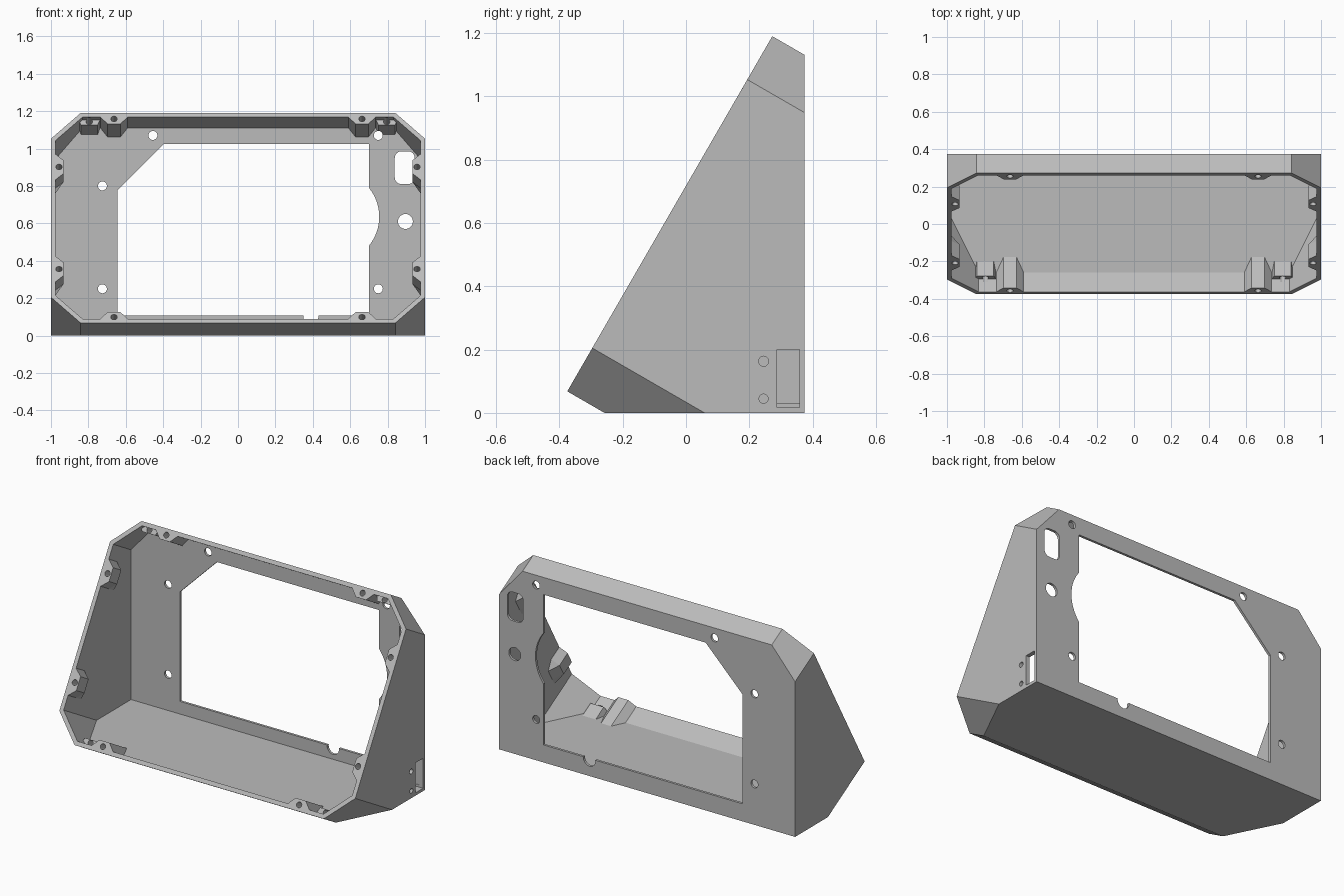
import bpy, bmesh, math
from mathutils import Vector

if "Cube" in bpy.data.objects:
    bpy.data.objects.remove(bpy.data.objects["Cube"], do_unlink=True)

grey = bpy.data.materials.new("matte grey")
grey.use_nodes = True
grey.diffuse_color = (0.5, 0.5, 0.5, 1)
grey.node_tree.nodes["Principled BSDF"].inputs["Base Color"].default_value = (0.5, 0.5, 0.5, 1)

HEIGHT, WALL, CHAMFER = 1.295, 0.025, 0.158   # slanted face height, wall, corner cut
BACK, BACK_INNER, FLOOR = 0.375, 0.36, 0.03
SIN, COS = 0.5, math.sqrt(0.75)


# Frames: across and up the slanted face, through the back, through the side
def slanted(x, s, d):
    return Vector((x, -0.375 + SIN * s + COS * d, 0.068 + COS * s - SIN * d))


def through_back(x, z, y):
    return Vector((x, y, z))


def through_side(y, z, x):
    return Vector((x, y, z))


def loft(name, place, sections, clip=None):
    """Solid through (outline, depth) sections, optionally cut by back and floor."""
    bm = bmesh.new()
    rings = [[bm.verts.new(place(u, v, w)) for u, v in outline] for outline, w in sections]
    for a, b in zip(rings, rings[1:]):
        for i in range(len(a)):
            j = (i + 1) % len(a)
            bm.faces.new((a[i], a[j], b[j], b[i]))
    bm.faces.new(rings[0])
    bm.faces.new(rings[-1])
    if clip:
        for point, normal in (((0, clip[0], 0), (0, 1, 0)), ((0, 0, clip[1]), (0, 0, -1))):
            bmesh.ops.bisect_plane(bm, geom=bm.verts[:] + bm.edges[:] + bm.faces[:],
                                   plane_co=point, plane_no=normal, clear_outer=True)
            bmesh.ops.holes_fill(bm, edges=[e for e in bm.edges if e.is_boundary])
    bmesh.ops.recalc_face_normals(bm, faces=bm.faces[:])
    mesh = bpy.data.meshes.new(name)
    bm.to_mesh(mesh)
    bm.free()
    mesh.materials.append(grey)
    obj = bpy.data.objects.new(name, mesh)
    bpy.context.collection.objects.link(obj)
    return obj


def prism(name, place, outline, lo, hi, clip=None):
    return loft(name, place, [(outline, lo), (outline, hi)], clip)


def subtract(target, cutter):
    mod = target.modifiers.new("cut", "BOOLEAN")
    mod.operation = "DIFFERENCE"
    mod.solver = "EXACT"
    mod.object = cutter
    bpy.context.view_layer.objects.active = target
    bpy.ops.object.modifier_apply(modifier=mod.name)
    bpy.data.objects.remove(cutter, do_unlink=True)


def circle(u, v, r, n=24):
    return [(u + r * math.cos(math.tau * i / n), v + r * math.sin(math.tau * i / n))
            for i in range(n)]


def rectangle(u0, v0, u1, v1):
    return [(u0, v0), (u1, v0), (u1, v1), (u0, v1)]


def rounded(u0, v0, u1, v1, r, n=6):
    pts = []
    corners = ((u1 - r, v1 - r), (u0 + r, v1 - r), (u0 + r, v0 + r), (u1 - r, v0 + r))
    for k, (cu, cv) in enumerate(corners):
        for i in range(n + 1):
            a = math.pi / 2 * (k + i / n)
            pts.append((cu + r * math.cos(a), cv + r * math.sin(a)))
    return pts


def octagon(inset):
    c = CHAMFER + inset * (math.sqrt(2) - 1) - inset * 0.41
    w, lo, hi = 1 - inset, inset, HEIGHT - inset
    c -= inset * 0.586
    return [(-w + c, lo), (w - c, lo), (w, lo + c), (w, hi - c),
            (w - c, hi), (-w + c, hi), (-w, hi - c), (-w, lo + c)]


# Outer shell and the hollow inside it
enclosure = prism("enclosure", slanted, octagon(0), 0, 1.6, (BACK, 0))
cavity = prism("cavity", slanted, octagon(WALL), -0.1, 1.6, (BACK_INNER, FLOOR))


def trapezoid(centre, base, tip, height):
    """Boss outline as (along the wall, in from the wall's outer face)."""
    return [(centre - base, 0.012), (centre + base, 0.012),
            (centre + tip, height), (centre - tip, height)]


screws = []
for side in (-1, 1):
    # Side wall bosses with tapered inner ends
    for s in (HEIGHT / 2 - 0.315, HEIGHT / 2 + 0.315):
        full = [(side * (1 - h), a) for a, h in trapezoid(s, 0.09, 0.04, 0.068)]
        flat = [(side * (1 - h), a) for a, h in trapezoid(s, 0.09, 0.04, 0.014)]
        subtract(cavity, loft("side boss", slanted, [(full, -0.2), (full, 0.09), (flat, 0.16)]))
        screws.append((side * 0.957, s, 0))
    # Top and bottom bosses, and the recessed bosses beside them
    for top in (False, True):
        def flip(h):
            return HEIGHT - h if top else h
        full = [(a, flip(h)) for a, h in trapezoid(side * 0.663, 0.085, 0.034, 0.067)]
        subtract(cavity, prism("edge boss", slanted, full, -0.2, 0.5))
        start = 0.03 if top else 0.08
        low = [(a, flip(h)) for a, h in trapezoid(side * 0.795, 0.062, 0.045, 0.055)]
        subtract(cavity, prism("corner boss", slanted, low, start, 0.5))
        screws += [(side * 0.663, flip(0.036), 0), (side * 0.795, flip(0.036), start)]

subtract(enclosure, cavity)

# Blind screw holes in the bosses
for x, s, d in screws:
    subtract(enclosure, prism("screw hole", slanted, circle(x, s, 0.017, 16), d - 0.02, d + 0.08))

# Large opening in the back, with one cut corner and one bulging side
arc = [(0.509 + 0.246 * math.cos(a), 0.635 + 0.246 * math.sin(a))
       for a in (math.radians(-39 + 78 * i / 16) for i in range(17))]
window = [(-0.645, 0.107), (0.7, 0.107)] + arc + [(0.7, 1.025), (-0.395, 1.025), (-0.645, 0.775)]
back_cuts = [window, circle(0.39, 0.1, 0.04), circle(0.895, 0.61, 0.04),
             rounded(0.838, 0.81, 0.945, 0.985, 0.035)]
# Mounting holes in the back
for x, z in ((-0.455, 1.07), (0.75, 1.07), (-0.725, 0.8), (-0.725, 0.25), (0.75, 0.25)):
    back_cuts.append(circle(x, z, 0.024))
for outline in back_cuts:
    subtract(enclosure, prism("back cut", through_back, outline, 0.33, 0.45))

# Slot and two small holes in the left wall
for outline in (rectangle(0.287, 0.017, 0.358, 0.2),
                circle(0.245, 0.163, 0.016, 16), circle(0.245, 0.045, 0.0145, 16)):
    subtract(enclosure, prism("side cut", through_side, outline, 0.94, 1.1))
